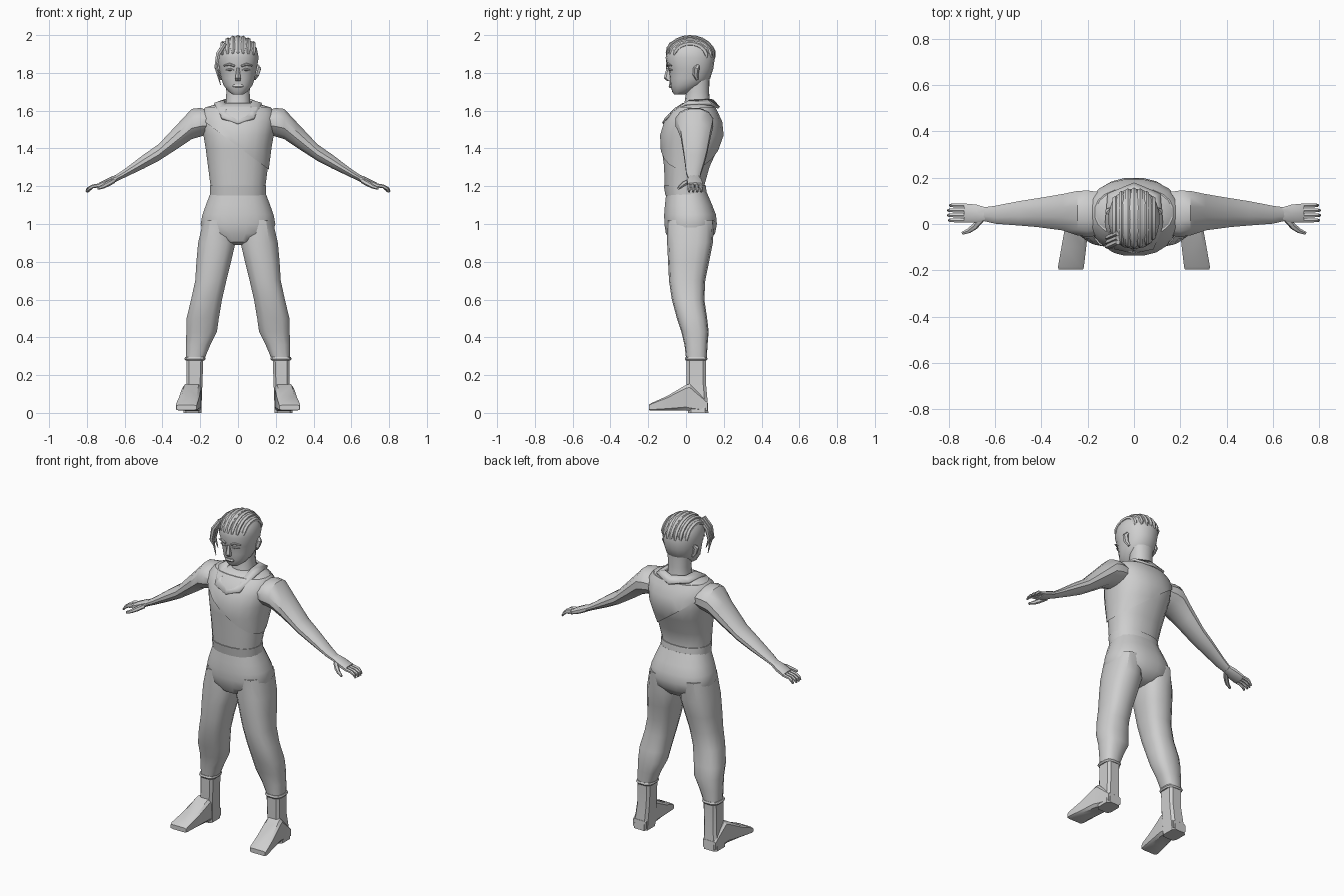
import bpy, bmesh, math
from mathutils import Vector

grey = bpy.data.materials.new("light_grey")
grey.diffuse_color = (0.62, 0.62, 0.62, 1)


def finish(name, bm, angle=35):
    """Turn a bmesh into a smooth-by-angle grey object."""
    bmesh.ops.recalc_face_normals(bm, faces=bm.faces)
    me = bpy.data.meshes.new(name)
    bm.to_mesh(me)
    bm.free()
    me.materials.append(grey)
    me.shade_smooth()
    me.set_sharp_from_angle(angle=math.radians(angle))
    ob = bpy.data.objects.new(name, me)
    bpy.context.collection.objects.link(ob)
    return ob


def skin(bm, rings):
    """Bridge rings of points and cap both ends."""
    vs = [[bm.verts.new(p) for p in r] for r in rings]
    n = len(vs[0])
    for a, b in zip(vs, vs[1:]):
        for i in range(n):
            bm.faces.new((a[i], a[(i + 1) % n], b[(i + 1) % n], b[i]))
    bm.faces.new(vs[0])
    bm.faces.new(vs[-1])


def loft(name, axis, secs, n=16, power=2.3, side=1, grow=0, cut=None, angle=35):
    """Superellipse sections (t, a0, a1, b0, b1) along an axis."""
    rings = []
    for t, a0, a1, b0, b1 in secs:
        ring = []
        for i in range(n):
            th = 2 * math.pi * (i + 0.5) / n
            c, s = math.cos(th), math.sin(th)
            a = (a0 + a1) / 2 + ((a1 - a0) / 2 + grow) * math.copysign(abs(c) ** (2 / power), c)
            b = (b0 + b1) / 2 + ((b1 - b0) / 2 + grow) * math.copysign(abs(s) ** (2 / power), s)
            p = {"x": (t, a, b), "y": (a, t, b), "z": (a, b, t)}[axis]
            ring.append((p[0] * side, p[1], p[2]))
        rings.append(ring)
    bm = bmesh.new()
    skin(bm, rings)
    if cut:
        bmesh.ops.bisect_plane(bm, geom=bm.verts[:] + bm.edges[:] + bm.faces[:],
                               plane_co=cut[0], plane_no=cut[1], clear_inner=True)
    return finish(name, bm, angle)


def sym(rows):
    return [(z, -w, w, f, b) for z, w, f, b in rows]


def tube(name, pts, radii, n=6, side=1):
    """Round rod through points with a radius at each one."""
    pts = [Vector((p[0] * side, p[1], p[2])) for p in pts]
    rings = []
    for i, p in enumerate(pts):
        d = (pts[min(i + 1, len(pts) - 1)] - pts[max(i - 1, 0)]).normalized()
        ref = Vector((0, 1, 0)) if abs(d.x) > 0.6 else Vector((1, 0, 0))
        u = d.cross(ref).normalized()
        v = d.cross(u)
        rings.append([p + radii[i] * (u * math.cos(2 * math.pi * k / n)
                                      + v * math.sin(2 * math.pi * k / n)) for k in range(n)])
    bm = bmesh.new()
    skin(bm, rings)
    return finish(name, bm)


# Torso and the overlapping jacket flap
torso = sym([(1.15, .147, -.107, .108), (1.21, .148, -.115, .10), (1.30, .160, -.117, .125),
             (1.40, .173, -.130, .170), (1.47, .185, -.133, .195), (1.54, .197, -.112, .188),
             (1.59, .195, -.08, .165), (1.62, .165, -.05, .15), (1.64, .10, -.02, .13)])
loft("torso", "z", torso, 20)
loft("jacket_flap", "z", torso[1:-1], 20, grow=.006, cut=((0, 0, 1.41), (.25, 0, .335)))
loft("waist_band", "z", sym([(1.15, .15, -.11, .112), (1.205, .151, -.119, .106)]), 20)

# Hips
loft("hips", "z", sym([(1.17, .145, -.105, .11), (1.10, .172, -.113, .14), (1.05, .19, -.117, .16),
                       (1.00, .20, -.116, .165), (.95, .185, -.108, .155), (.905, .10, -.085, .12),
                       (.89, .045, -.04, .07)]), 20, 2.4)

# Neck and head
loft("neck", "z", sym([(1.58, .08, -.02, .14), (1.64, .066, -.008, .128), (1.70, .063, 0, .122),
                       (1.78, .07, 0, .125)]), 14)
loft("head", "z", sym([(1.685, .028, -.062, -.01), (1.70, .05, -.073, .03), (1.735, .078, -.083, .09),
                       (1.77, .09, -.086, .128), (1.82, .10, -.092, .144), (1.88, .111, -.108, .153),
                       (1.93, .101, -.096, .140), (1.965, .076, -.066, .11), (1.985, .045, -.03, .075),
                       (1.992, .012, .008, .036)]), 18, 2.2)
loft("nose", "z", sym([(1.825, .008, -.103, -.07), (1.772, .017, -.118, -.07),
                       (1.757, .014, -.10, -.07)]), 6, 2)
loft("mouth", "z", sym([(1.738, .026, -.089, -.07), (1.729, .03, -.093, -.07),
                        (1.72, .022, -.088, -.07)]), 8, 2.5)
for s, tag in ((1, "left"), (-1, "right")):
    tube(tag + "_brow", [(.018, -.098, 1.836), (.045, -.094, 1.846), (.075, -.077, 1.838)],
         [.006, .007, .004], side=s)
    tube(tag + "_eye", [(.022, -.091, 1.815), (.042, -.087, 1.818), (.066, -.074, 1.815)],
         [.003, .007, .003], side=s)
    tube(tag + "_ear", [(.086, .06, 1.765), (.098, .05, 1.79), (.108, .055, 1.825), (.10, .065, 1.84)],
         [.008, .015, .017, .008], side=s)

# Braided rows over the skull
for i in range(7):
    x = (i - 3) * .027
    k = math.sqrt(1 - (x / .113) ** 2)
    angs = [math.radians(12 + a * 168 / 11) for a in range(12)]
    tube("hair_row", [(x, .022 - .127 * k * math.cos(a), 1.88 + .107 * k * math.sin(a)) for a in angs],
         [.006] + [.0135] * 10 + [.006])

# Loose lock hanging beside the face
for dy, drop in ((0, 0), (.02, .04), (-.018, .06)):
    tube("hair_lock", [(-.07, -.06 + dy, 1.955), (-.105, -.075 + dy, 1.90),
                       (-.117, -.08 + dy, 1.83), (-.092, -.085 + dy, 1.735 + drop)],
         [.012, .013, .009, .002])

# Folded collar, a closed band dipping to a point in front
inner = [(0, -.08, 1.57), (.06, -.055, 1.605), (.073, .02, 1.65), (.068, .11, 1.655), (0, .14, 1.655)]
outer = [(0, -.122, 1.53), (.085, -.105, 1.56), (.125, -.005, 1.635), (.112, .13, 1.635), (0, .175, 1.615)]
bm = bmesh.new()
loops = [[bm.verts.new(p) for p in half + [(-x, y, z) for x, y, z in half[-2:0:-1]]]
         for half in (inner, outer)]
m = len(loops[0])
for i in range(m):
    j = (i + 1) % m
    bm.faces.new((loops[0][i], loops[0][j], loops[1][j], loops[1][i]))
collar = finish("collar", bm)
mod = collar.modifiers.new("thickness", "SOLIDIFY")
mod.thickness, mod.offset = .014, 0

for s, tag in ((1, "left"), (-1, "right")):
    # Arm and palm
    loft(tag + "_arm", "x", [(.14, -.05, .14, 1.48, 1.60), (.20, -.06, .148, 1.46, 1.617),
                             (.245, -.052, .146, 1.447, 1.612), (.31, -.03, .132, 1.403, 1.542),
                             (.42, -.015, .113, 1.333, 1.424), (.50, -.008, .10, 1.292, 1.368),
                             (.60, 0, .08, 1.245, 1.292), (.65, .012, .073, 1.222, 1.258)],
         12, 2.1, s)
    loft(tag + "_palm", "x", [(.64, .014, .072, 1.226, 1.262), (.68, .005, .085, 1.207, 1.247),
                              (.735, .006, .09, 1.19, 1.219)], 10, 3, s)
    # Fingers and thumb
    for f in range(4):
        y = .016 + f * .0215
        tip = (.80, .804, .803, .795)[f]
        tube(tag + "_finger", [(.725, y, 1.206), (.77, y, 1.199), (tip - .01, y, 1.186), (tip, y, 1.17)],
             [.0105, .010, .009, .006], side=s)
    tube(tag + "_thumb", [(.66, .02, 1.228), (.69, -.012, 1.212), (.715, -.03, 1.198), (.742, -.04, 1.188)],
         [.014, .014, .011, .007], side=s)
    # Trouser leg
    loft(tag + "_leg", "z", [(1.02, .03, .185, -.10, .15), (.90, .012, .213, -.10, .142),
                             (.80, .035, .222, -.095, .122), (.70, .06, .228, -.09, .102),
                             (.60, .083, .25, -.075, .097), (.50, .10, .274, -.048, .112),
                             (.43, .11, .275, -.025, .12), (.36, .145, .277, -.008, .114),
                             (.29, .175, .276, 0, .11)], 14, 2.6, s)
    # Cuff, ankle and foot
    loft(tag + "_cuff", "z", [(.277, .176, .278, -.002, .11), (.286, .17, .285, -.008, .116),
                              (.296, .173, .281, -.004, .112)], 12, 3, s)
    loft(tag + "_ankle", "z", [(.29, .182, .273, .002, .107), (.16, .187, .273, .002, .107),
                               (.05, .191, .285, .006, .117), (0, .193, .29, .008, .12)], 8, 5, s)
    loft(tag + "_foot", "y", [(.115, .195, .285, .005, .06), (.02, .193, .293, .006, .155),
                              (0, .194, .297, .012, .15), (-.10, .205, .315, .012, .09),
                              (-.185, .215, .33, .012, .052), (-.197, .219, .327, .014, .042)],
         8, 6, s, angle=30)
